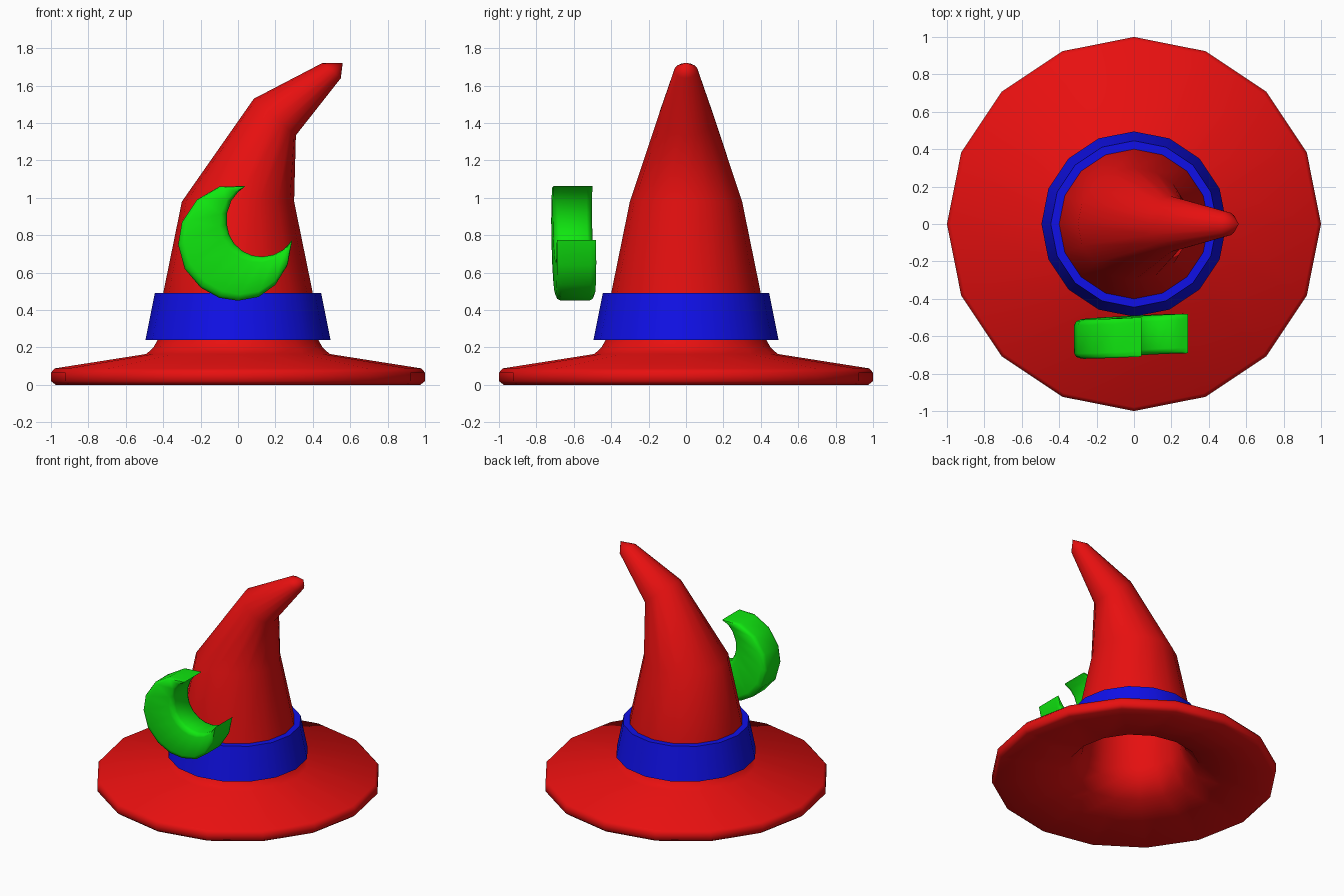
import bpy, bmesh, math
from mathutils import Vector

if "Cube" in bpy.data.objects:
    bpy.data.objects.remove(bpy.data.objects["Cube"])


def material(name, colour):
    m = bpy.data.materials.new(name)
    m.diffuse_color = (*colour, 1)
    m.use_nodes = True
    m.node_tree.nodes["Principled BSDF"].inputs["Base Color"].default_value = m.diffuse_color
    return m


RED = material("red felt", (0.8, 0.005, 0.005))
BLUE = material("blue ribbon", (0.005, 0.005, 0.8))
GREEN = material("green", (0.005, 0.8, 0.005))


def ring(cx, cz, r, tilt=0, n=16):
    """Circle of points, tilted about the y axis."""
    t = math.radians(tilt)
    pts = []
    for i in range(n):
        a = 2 * math.pi * i / n
        x, y = r * math.cos(a), r * math.sin(a)
        pts.append(Vector((cx + x * math.cos(t), y, cz - x * math.sin(t))))
    return pts


def loft(name, sections, mat, angle, closed=False, caps=False):
    """Skin a list of equal-length point loops."""
    bm = bmesh.new()
    loops = [[bm.verts.new(p) for p in s] for s in sections]
    n = len(loops[0])
    pairs = list(zip(loops, loops[1:]))
    if closed:
        pairs.append((loops[-1], loops[0]))
    for a, b in pairs:
        for i in range(n):
            j = (i + 1) % n
            bm.faces.new((a[i], a[j], b[j], b[i]))
    if caps:
        bm.faces.new(loops[0])
        bm.faces.new(loops[-1])
    bmesh.ops.remove_doubles(bm, verts=bm.verts, dist=1e-4)
    bmesh.ops.recalc_face_normals(bm, faces=bm.faces)
    me = bpy.data.meshes.new(name)
    bm.to_mesh(me)
    bm.free()
    me.materials.append(mat)
    ob = bpy.data.objects.new(name, me)
    bpy.context.collection.objects.link(ob)
    bpy.ops.object.select_all(action='DESELECT')
    ob.select_set(True)
    bpy.context.view_layer.objects.active = ob
    bpy.ops.object.shade_smooth_by_angle(angle=math.radians(angle))
    return ob


# Hat: hollow inside, brim, then the bent cone up to its tip
hat = [
    (0.32, 1.52, 0), (0.17, 1.37, 0.08, 41), (0, 0.95, 0.22), (0, 0.49, 0.32),
    (0, 0.28, 0.34), (0, 0.20, 0.37), (0, 0.09, 0.46),
    (0, 0.0, 0.975), (0, 0.02, 1.0), (0, 0.065, 1.0), (0, 0.088, 0.98),
    (0, 0.165, 0.49), (0, 0.20, 0.452), (0, 0.24, 0.43), (0, 0.32, 0.405),
    (0, 0.49, 0.40), (0, 0.98, 0.30), (0.197, 1.432, 0.149, 41),
    (0.50, 1.68, 0.064, 39), (0.56, 1.722, 0),
]
loft("hat", [ring(*s) for s in hat], RED, 60)

# Ribbon band around the foot of the cone
band = [(0, 0.24, 0.40), (0, 0.24, 0.495), (0, 0.49, 0.445), (0, 0.49, 0.385)]
loft("hat_band", [ring(*s) for s in band], BLUE, 40, closed=True)

# Crescent moon floating in front: matching points on its outer and inner edge
outer = [(0.04, 1.063), (-0.10, 1.06), (-0.22, 0.99), (-0.30, 0.87), (-0.32, 0.75),
         (-0.285, 0.62), (-0.20, 0.52), (-0.10, 0.465), (0.0, 0.45), (0.11, 0.47),
         (0.20, 0.535), (0.265, 0.64), (0.29, 0.775)]
inner = [(0.032, 1.056), (0.0, 1.03), (-0.035, 0.985), (-0.058, 0.92), (-0.06, 0.86),
         (-0.048, 0.805), (-0.02, 0.755), (0.025, 0.715), (0.075, 0.692), (0.13, 0.685),
         (0.19, 0.695), (0.245, 0.725), (0.283, 0.767)]
sections = []
for o, i in zip(outer, inner):
    o, i = Vector(o), Vector(i)
    pts = []
    for f, d in ((0, -0.075), (0.04, -0.095), (0.14, -0.105), (0.86, -0.105),
                 (0.96, -0.095), (1, -0.075), (1, 0.075), (0.96, 0.095),
                 (0.86, 0.105), (0.14, 0.105), (0.04, 0.095), (0, 0.075)):
        p = o.lerp(i, f)
        y = -0.60 + d + 0.05 * p.x - 0.02 * (p.y - 0.76)
        pts.append(Vector((p.x, y, p.y)))
    sections.append(pts)
loft("moon", sections, GREEN, 60, caps=True)
